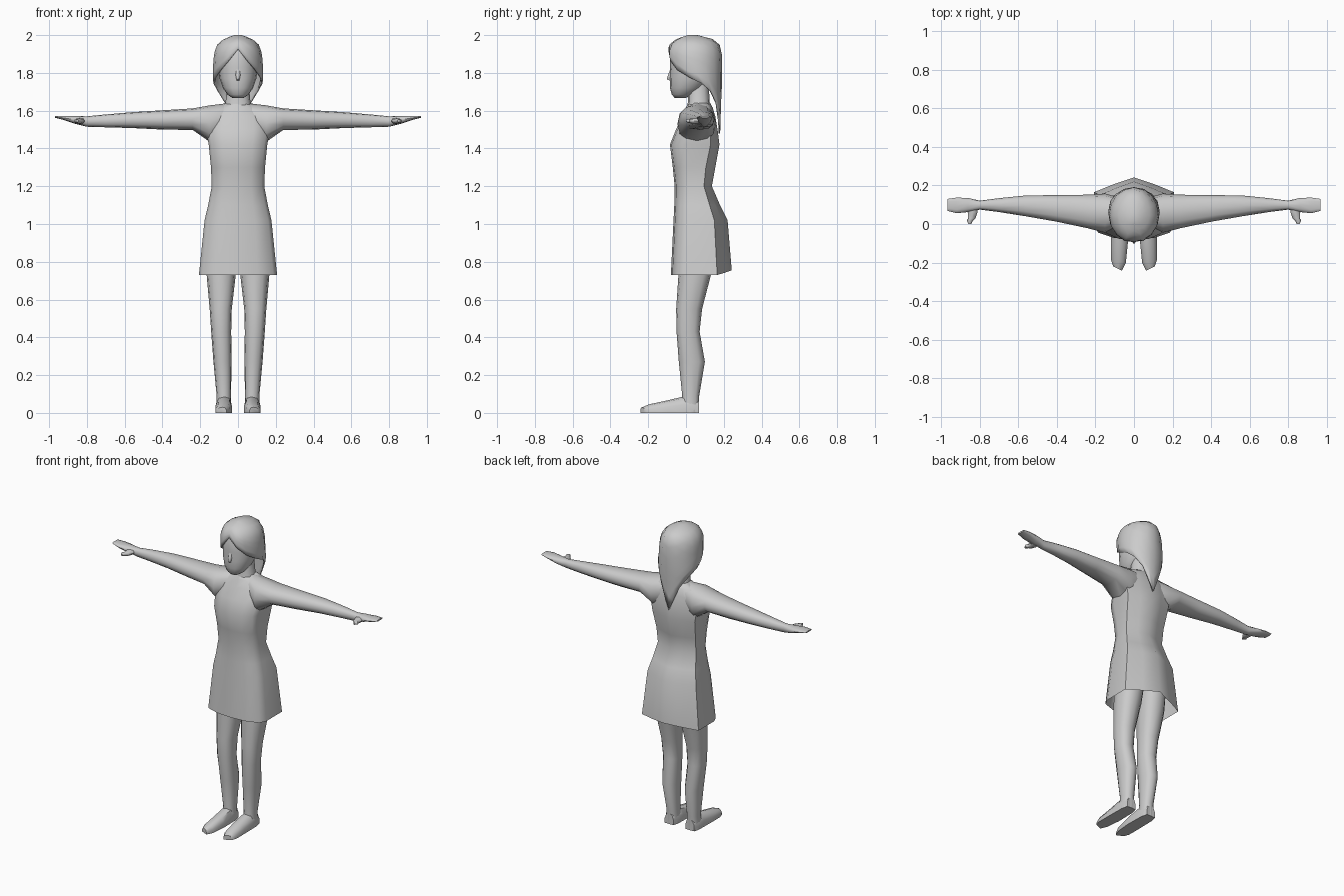
import bpy, bmesh, math

grey = bpy.data.materials.new("plain grey")
grey.diffuse_color = (0.6, 0.6, 0.6, 1)


def loft(name, rings, cap_start=True, cap_end=True, mirror=False, angle=50):
    """Bridge equal-length closed rings of points into a smooth skin."""
    bm = bmesh.new()
    vs = [[bm.verts.new(p) for p in r] for r in rings]
    n = len(vs[0])
    for a, b in zip(vs, vs[1:]):
        for i in range(n):
            j = (i + 1) % n
            bm.faces.new((a[i], a[j], b[j], b[i]))
    if cap_start:
        bm.faces.new(vs[0])
    if cap_end:
        bm.faces.new(vs[-1])
    return finish(name, bm, mirror, angle)


def finish(name, bm, mirror=False, angle=50):
    bmesh.ops.recalc_face_normals(bm, faces=bm.faces)
    me = bpy.data.meshes.new(name)
    bm.to_mesh(me)
    bm.free()
    me.materials.append(grey)
    ob = bpy.data.objects.new(name, me)
    bpy.context.collection.objects.link(ob)
    if mirror:
        ob.modifiers.new("mirror", 'MIRROR')
    bpy.ops.object.select_all(action='DESELECT')
    ob.select_set(True)
    bpy.context.view_layer.objects.active = ob
    bpy.ops.object.shade_smooth_by_angle(angle=math.radians(angle))
    return ob


def oval(u0, u1, v0, v1, n=12, p=0.85):
    """Slightly squared oval filling a box in two axes."""
    pts = []
    for i in range(n):
        a = math.tau * i / n
        c, s = math.cos(a), math.sin(a)
        c = math.copysign(abs(c) ** p, c)
        s = math.copysign(abs(s) ** p, s)
        pts.append(((u0 + u1) / 2 + c * (u1 - u0) / 2, (v0 + v1) / 2 + s * (v1 - v0) / 2))
    return pts


# Dress and torso: height, half width, front, side-back corner, centre back
def torso_ring(z, w, f, side, back):
    lift = 0.025 if z < 0.75 else 0
    half = [(0, f, z), (w * 0.5, f + 0.008, z), (w * 0.9, f + 0.035, z),
            (w, f + 0.08, z), (w, side, z),
            (w * 0.5, side * 0.45 + back * 0.55, z + lift * 0.5), (0, back, z + lift)]
    return half + [(-x, y, h) for x, y, h in half[-2:0:-1]]


torso = [(0.73, 0.207, -0.08, 0.165, 0.242), (1.02, 0.177, -0.066, 0.15, 0.22),
         (1.1, 0.158, -0.062, 0.125, 0.18), (1.2, 0.139, -0.06, 0.095, 0.137),
         (1.3, 0.143, -0.07, 0.105, 0.155), (1.42, 0.155, -0.085, 0.13, 0.177),
         (1.5, 0.17, -0.053, 0.13, 0.167), (1.57, 0.16, -0.022, 0.125, 0.155),
         (1.615, 0.12, 0.0, 0.115, 0.142), (1.64, 0.07, 0.01, 0.1, 0.128)]
loft("dress", [torso_ring(*r) for r in torso], cap_start=False)

# Neck
loft("neck", [[(x, y, z) for x, y in oval(-w, w, f, b)] for z, w, f, b in
              [(1.6, 0.085, 0.0, 0.14), (1.645, 0.066, 0.01, 0.125), (1.76, 0.055, 0.01, 0.12)]])

# Arms with flat hands: x, bottom, top, front, back
arm = [(0.05, 1.48, 1.64, 0.01, 0.13), (0.15, 1.435, 1.628, -0.045, 0.158),
       (0.24, 1.498, 1.612, -0.022, 0.152), (0.4, 1.5, 1.602, 0.012, 0.15),
       (0.56, 1.508, 1.592, 0.04, 0.148), (0.7, 1.512, 1.58, 0.062, 0.134),
       (0.8, 1.515, 1.57, 0.075, 0.121), (0.86, 1.53, 1.572, 0.062, 0.135),
       (0.92, 1.55, 1.573, 0.056, 0.137), (0.968, 1.562, 1.572, 0.068, 0.13)]
loft("arms", [[(x, y, z) for y, z in oval(f, b, lo, hi)] for x, lo, hi, f, b in arm], mirror=True)

# Thumbs: y, inner x, outer x, bottom, top
thumb = [(0.09, 0.81, 0.87, 1.532, 1.562), (0.06, 0.812, 0.862, 1.53, 1.56),
         (0.03, 0.822, 0.86, 1.532, 1.558), (0.018, 0.835, 0.868, 1.535, 1.557),
         (0.0, 0.844, 0.858, 1.54, 1.553)]
loft("thumbs", [[(x, y, z) for x, z in oval(a, b, lo, hi, 8)] for y, a, b, lo, hi in thumb], mirror=True)

# Legs: height, inner x, outer x, front, back
leg = [(0.92, 0.002, 0.16, -0.04, 0.17), (0.73, 0.012, 0.166, -0.04, 0.132),
       (0.55, 0.033, 0.15, -0.052, 0.085), (0.43, 0.036, 0.142, -0.05, 0.072),
       (0.27, 0.034, 0.13, -0.038, 0.1), (0.09, 0.037, 0.113, -0.02, 0.07),
       (0.0, 0.034, 0.118, -0.03, 0.07)]
loft("legs", [[(x, y, z) for x, y in oval(a, b, f, k)] for z, a, b, f, k in leg], mirror=True)


# Feet: y at centre, inner x, outer x, top height, flat on the ground
def foot_ring(y, a, b, top, skew):
    w = b - a
    return [(a, y, 0), (b, y + skew, 0), (b, y + skew, top * 0.5),
            (b - 0.2 * w, y + skew * 0.8, top * 0.9), (a + w * 0.45, y + skew * 0.45, top),
            (a + 0.15 * w, y + skew * 0.15, top * 0.9), (a, y, top * 0.5)]


foot = [(0.068, 0.045, 0.108, 0.07, 0), (0.03, 0.035, 0.116, 0.09, 0), (-0.02, 0.034, 0.118, 0.085, 0),
        (-0.1, 0.032, 0.119, 0.066, 0), (-0.2, 0.042, 0.119, 0.046, 0.015),
        (-0.242, 0.062, 0.108, 0.03, 0.022)]
loft("feet", [foot_ring(*r) for r in foot], mirror=True)

# Head: height, half width, front, back
head = [(1.668, 0.03, -0.06, 0.0), (1.685, 0.056, -0.075, 0.04), (1.72, 0.08, -0.085, 0.09),
        (1.77, 0.097, -0.086, 0.13), (1.83, 0.105, -0.084, 0.16), (1.9, 0.1, -0.084, 0.16),
        (1.95, 0.075, -0.06, 0.13), (1.98, 0.03, -0.01, 0.08)]
loft("head", [[(x, y, z) for x, y in oval(-w, w, f, b, 16, 0.95)] for z, w, f, b in head])

# Nose
loft("nose", [[(x, y, z) for x, z in oval(-w, w, lo, hi, 6)] for y, w, lo, hi in
              [(-0.08, 0.014, 1.755, 1.83), (-0.09, 0.011, 1.758, 1.805), (-0.1, 0.004, 1.764, 1.775)]])

# Hair: crown to a lower edge that falls from a front parting to a long tail
PROFILE = [(1.45, 0.05, 0.05, 0.18), (1.65, 0.1, 0.03, 0.186), (1.75, 0.132, -0.03, 0.191),
           (1.8, 0.134, -0.085, 0.192), (1.9, 0.128, -0.1, 0.19), (1.95, 0.11, -0.088, 0.178),
           (1.98, 0.075, -0.05, 0.14), (2.0, 0.02, 0.01, 0.06)]
EDGE = [1.925, 1.865, 1.815, 1.775, 1.745, 1.705, 1.64, 1.545, 1.48]


def profile_at(z):
    for p, q in zip(PROFILE, PROFILE[1:]):
        if z <= q[0]:
            t = (z - p[0]) / (q[0] - p[0])
            return [a + (b - a) * t for a, b in zip(p[1:], q[1:])]
    return PROFILE[-1][1:]


def hair_point(col, t):
    k = col if col <= 8 else 16 - col
    a = math.pi * k / 8
    z = 2.0 - (2.0 - EDGE[k]) * t
    w, f, b = profile_at(z)
    x = w * math.sin(a) * (1 if col <= 8 else -1)
    return (x, (f + b) / 2 - (b - f) / 2 * math.cos(a), z)


STEPS = [0, 0.04, 0.1, 0.2, 0.35, 0.5, 0.65, 0.82, 1]
hair = loft("hair", [[hair_point(c, t) for c in range(16)] for t in STEPS], cap_end=False)
shell = hair.modifiers.new("thickness", 'SOLIDIFY')
shell.thickness = 0.008
shell.offset = -1
